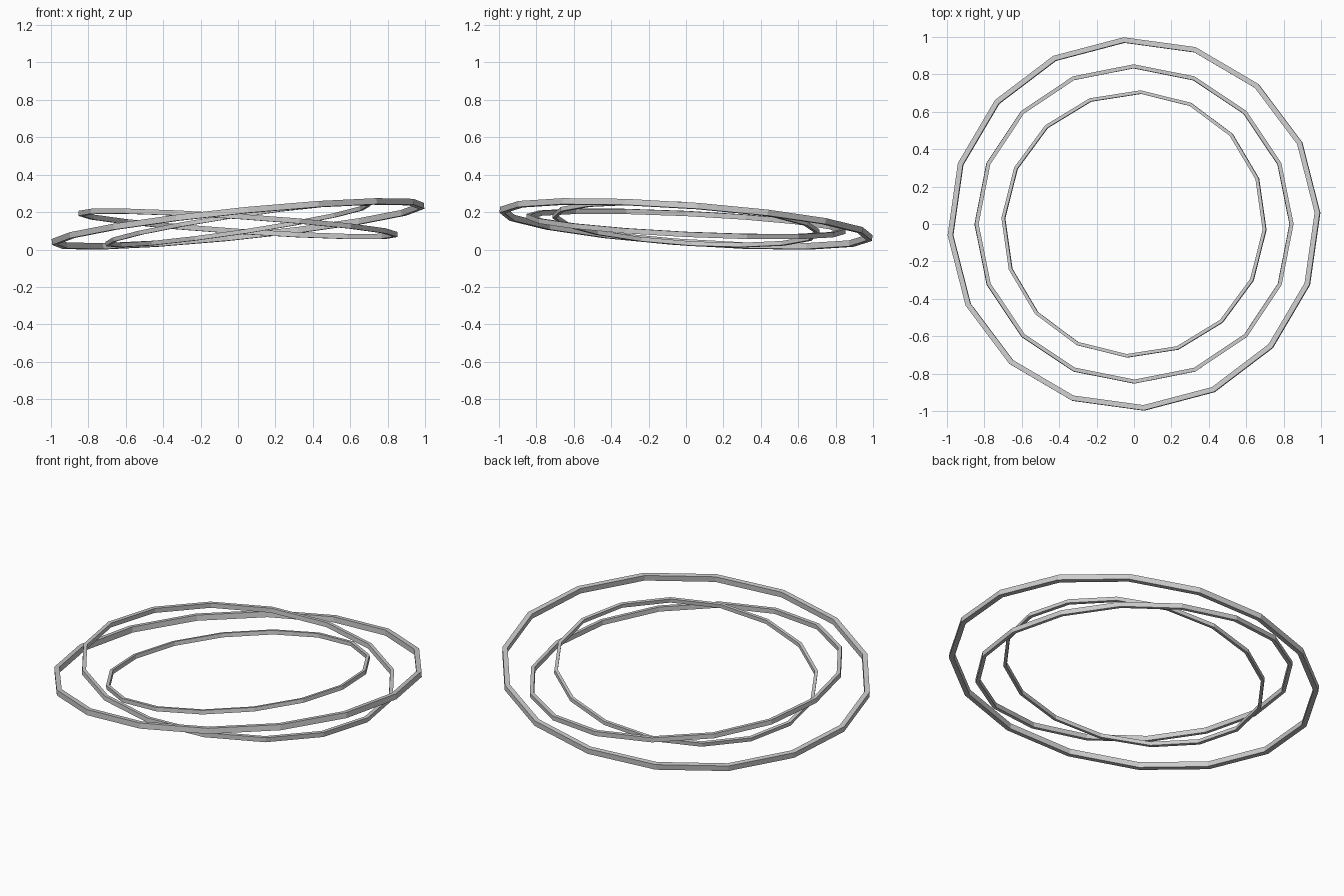
import bpy, bmesh
from math import cos, sin, pi, radians
from mathutils import Euler

if "Cube" in bpy.data.objects:
    bpy.data.objects.remove(bpy.data.objects["Cube"])

SIDES = 16
CENTRE_Z = 0.137


def ring(name, outer, width, height, phase, tilt_x, tilt_y):
    """Flat-sided band with a rectangular section, tilted about x and y."""
    bm = bmesh.new()
    section = [(outer, -height / 2), (outer, height / 2),
               (outer - width, height / 2), (outer - width, -height / 2)]
    loops = []
    for i in range(SIDES):
        a = 2 * pi * i / SIDES + radians(phase)
        loops.append([bm.verts.new((r * cos(a), r * sin(a), z)) for r, z in section])
    for i in range(SIDES):
        p, q = loops[i], loops[(i + 1) % SIDES]
        for j in range(4):
            k = (j + 1) % 4
            bm.faces.new((p[j], q[j], q[k], p[k]))
    bmesh.ops.recalc_face_normals(bm, faces=bm.faces)
    mesh = bpy.data.meshes.new(name)
    bm.to_mesh(mesh)
    bm.free()
    obj = bpy.data.objects.new(name, mesh)
    obj.location.z = CENTRE_Z
    obj.rotation_euler = Euler((radians(tilt_x), radians(tilt_y), 0))
    bpy.context.collection.objects.link(obj)


# Three nested rings, each leaning its own way
ring("outer_ring", 1.0, 0.028, 0.032, 3.5, -4.0, -5.8)
ring("middle_ring", 0.853, 0.021, 0.027, 0.0, -2.7, 3.8)
ring("inner_ring", 0.715, 0.018, 0.023, -2.5, -3.7, -8.5)
